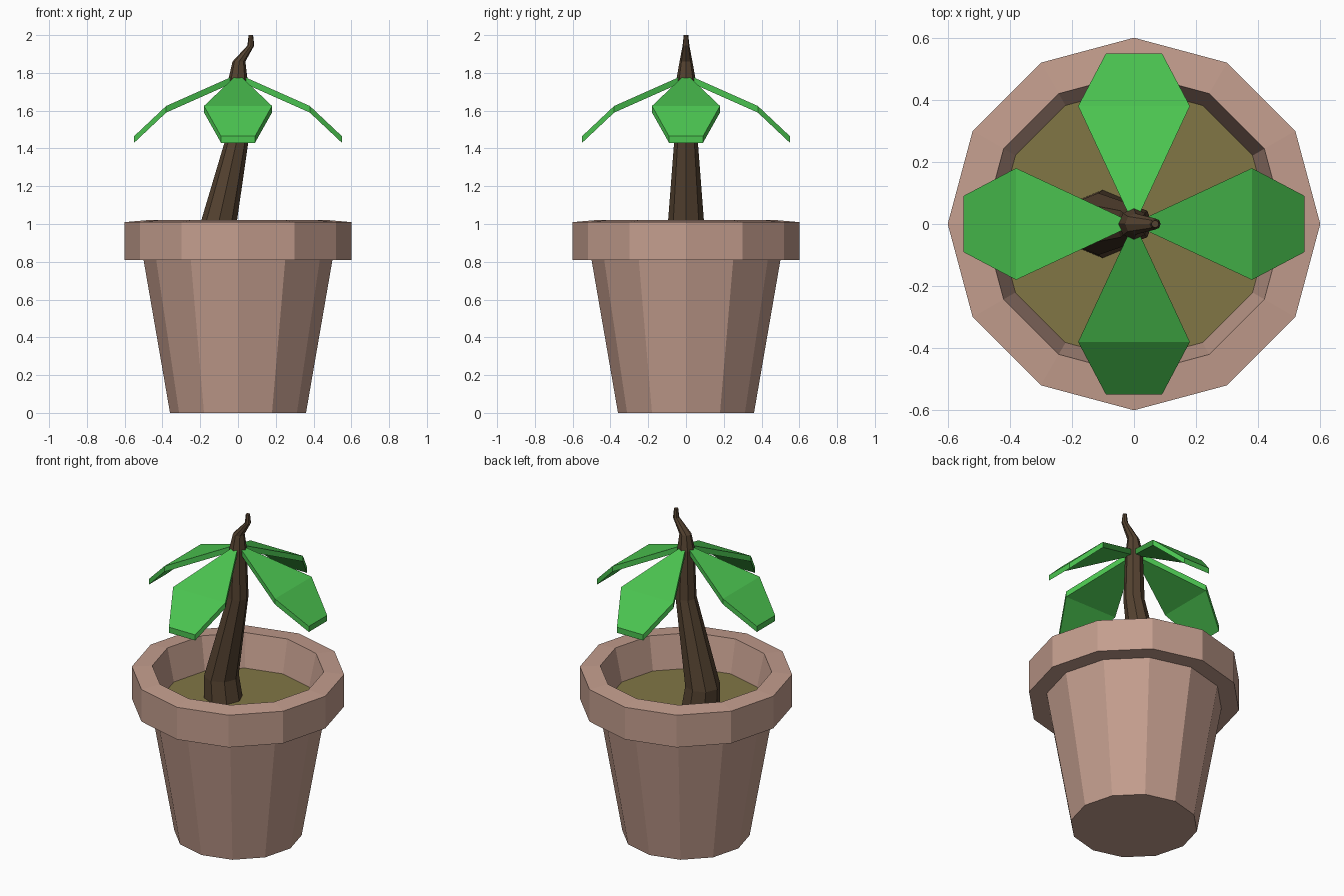
import bpy, bmesh
from math import cos, sin, pi

if "Cube" in bpy.data.objects:
    bpy.data.objects.remove(bpy.data.objects["Cube"])


def material(name, rgb):
    m = bpy.data.materials.new(name)
    m.diffuse_color = (*rgb, 1)
    m.use_nodes = True
    m.node_tree.nodes["Principled BSDF"].inputs["Base Color"].default_value = m.diffuse_color
    return m


def finish(name, bm, mat):
    bmesh.ops.recalc_face_normals(bm, faces=bm.faces)
    me = bpy.data.meshes.new(name)
    bm.to_mesh(me)
    bm.free()
    me.materials.append(mat)
    ob = bpy.data.objects.new(name, me)
    bpy.context.collection.objects.link(ob)
    return ob


def loft(name, rings, sides, mat):
    """Skin circles given as (x, z, radius) and cap both ends."""
    bm = bmesh.new()
    loops = [[bm.verts.new((x + r * cos(2 * pi * i / sides),
                            r * sin(2 * pi * i / sides), z))
              for i in range(sides)] for x, z, r in rings]
    for a, b in zip(loops, loops[1:]):
        for i in range(sides):
            j = (i + 1) % sides
            bm.faces.new((a[i], a[j], b[j], b[i]))
    bm.faces.new(loops[0])
    bm.faces.new(loops[-1])
    return finish(name, bm, mat)


clay = material("clay", (0.55, 0.34, 0.27))
earth = material("earth", (0.22, 0.18, 0.06))
bark = material("bark", (0.09, 0.055, 0.03))
green = material("green", (0.07, 0.55, 0.08))

# Pot: tapered body, overhanging rim, inner wall down to below the soil
loft("pot", [(0, 0, 0.36), (0, 0.81, 0.50), (0, 0.81, 0.60), (0, 1.01, 0.60),
             (0, 1.02, 0.485), (0, 0.80, 0.437)], 12, clay)

# Soil disc
loft("soil", [(0, 0.79, 0.435), (0, 0.82, 0.441)], 12, earth)

# Leaning trunk with a crooked tip
loft("trunk", [(-0.10, 0.81, 0.11), (-0.115, 0.95, 0.10), (0.0, 1.47, 0.06),
               (0, 1.77, 0.05), (0.005, 1.86, 0.034), (0.068, 1.945, 0.018),
               (0.068, 2.0, 0.012)], 8, bark)

# Four drooping leaves, each a thick strip of (distance, half width, height)
outline = [(0.02, 0.012, 1.785), (0.38, 0.18, 1.625), (0.55, 0.09, 1.465)]
for k, side in enumerate(("right", "back", "left", "front")):
    bm = bmesh.new()
    pairs = [[bm.verts.new((d, s * w, z)) for s in (-1, 1)] for d, w, z in outline]
    faces = [bm.faces.new((a[0], b[0], b[1], a[1])) for a, b in zip(pairs, pairs[1:])]
    low = bmesh.ops.extrude_face_region(bm, geom=faces, use_keep_orig=True)["geom"]
    bmesh.ops.translate(bm, vec=(0, 0, -0.035),
                        verts=[v for v in low if isinstance(v, bmesh.types.BMVert)])
    leaf = finish("leaf_" + side, bm, green)
    leaf.rotation_euler.z = k * pi / 2
